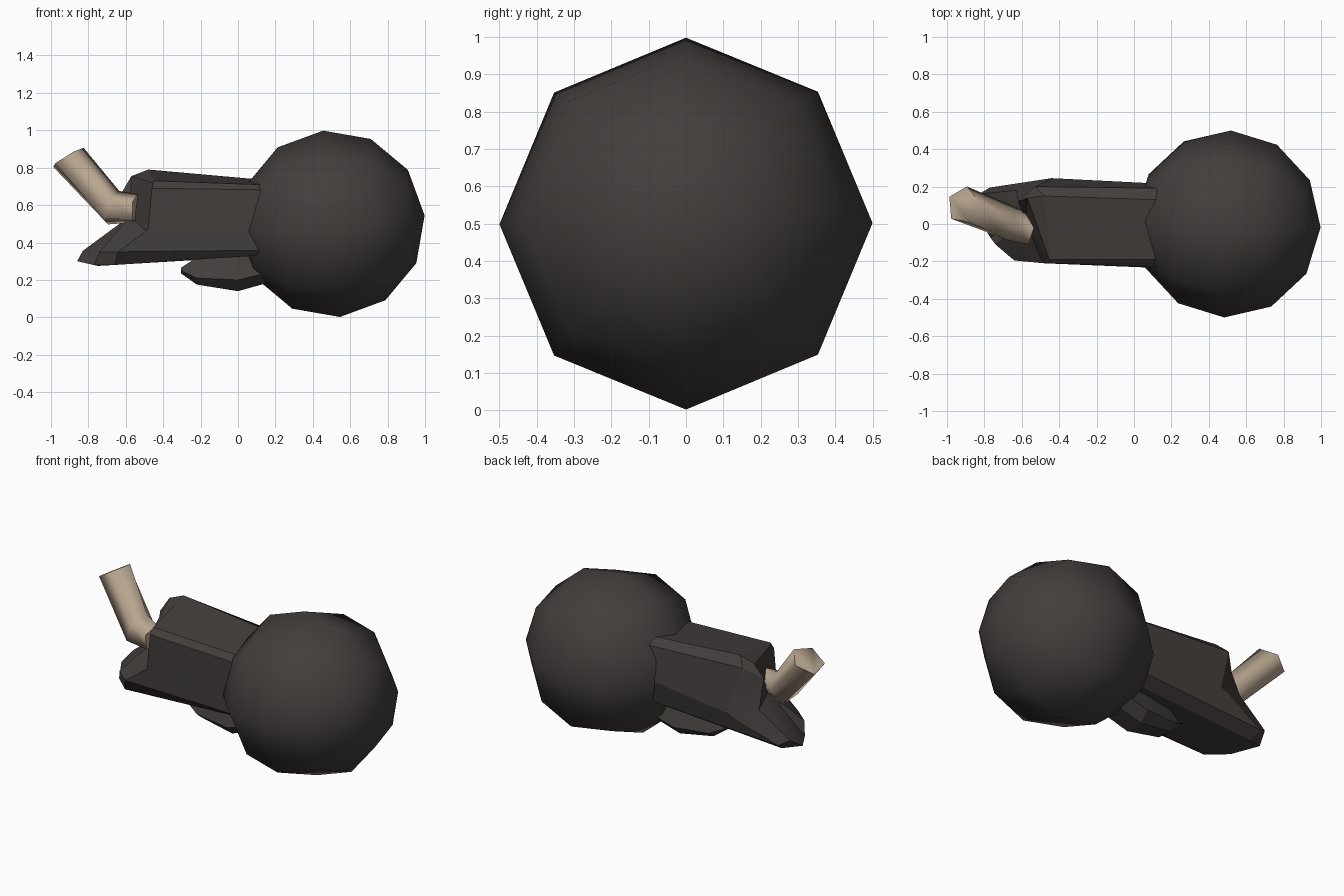
import bpy, bmesh, math
from mathutils import Vector, Matrix

if "Cube" in bpy.data.objects:
    bpy.data.objects.remove(bpy.data.objects["Cube"])


def material(name, rgb):
    m = bpy.data.materials.new(name)
    m.diffuse_color = (*rgb, 1)
    m.use_nodes = True
    m.node_tree.nodes["Principled BSDF"].inputs["Base Color"].default_value = m.diffuse_color
    return m


DARK = material("charcoal", (0.055, 0.048, 0.045))
TAN = material("tan", (0.48, 0.375, 0.275))


def finish(name, bm, mat, angle):
    bmesh.ops.recalc_face_normals(bm, faces=bm.faces)
    me = bpy.data.meshes.new(name)
    bm.to_mesh(me)
    bm.free()
    ob = bpy.data.objects.new(name, me)
    bpy.context.collection.objects.link(ob)
    me.materials.append(mat)
    bpy.ops.object.select_all(action='DESELECT')
    ob.select_set(True)
    bpy.context.view_layer.objects.active = ob
    bpy.ops.object.shade_smooth_by_angle(angle=math.radians(angle))
    return ob


def loft(name, rings, mat, angle, hub=None):
    """Skin matching rings; close the last with a flat cap or a fan to hub."""
    bm = bmesh.new()
    vs = [[bm.verts.new(p) for p in r] for r in rings]
    n = len(vs[0])
    for a, b in zip(vs, vs[1:]):
        for i in range(n):
            j = (i + 1) % n
            bm.faces.new((a[i], a[j], b[j], b[i]))
    bm.faces.new(vs[0][::-1])
    if hub:
        h = bm.verts.new(hub)
        for i in range(n):
            bm.faces.new((vs[-1][i], vs[-1][(i + 1) % n], h))
    else:
        bm.faces.new(vs[-1])
    return finish(name, bm, mat, angle)


# Ball: eight segments about a slightly tilted long axis
bm = bmesh.new()
bmesh.ops.create_uvsphere(bm, u_segments=8, v_segments=6, radius=0.5)
axis = Vector((0.5, -0.018, 0.045)).normalized()
side = Vector((0, 1, 0)) - axis * axis.y
side.normalize()
up = axis.cross(side)
rot = Matrix((side, up, axis)).transposed().to_4x4()
bmesh.ops.transform(bm, matrix=Matrix.Translation((0.5, 0, 0.5)) @ rot, verts=bm.verts)
finish("ball", bm, DARK, 60)

# Arm: bevelled box with a notched open end and a longer lower lip
root = [(0.25, y, z) for y, z in (
    (0.125, 0.725), (-0.19, 0.705), (-0.235, 0.68), (-0.24, 0.52), (-0.24, 0.36),
    (-0.19, 0.34), (0.13, 0.335), (0.205, 0.38), (0.21, 0.52), (0.19, 0.70))]
shoulder = [(-0.48, 0.15, 0.79), (-0.45, -0.19, 0.73), (-0.46, -0.21, 0.69),
            (-0.48, -0.21, 0.47), (-0.64, -0.195, 0.35), (-0.66, -0.17, 0.28),
            (-0.75, 0.13, 0.275), (-0.77, 0.195, 0.32), (-0.44, 0.245, 0.46),
            (-0.53, 0.20, 0.74)]
lip = [(-0.57, 0.14, 0.755), (-0.46, -0.17, 0.72), (-0.47, -0.185, 0.67),
       (-0.50, -0.18, 0.47), (-0.74, -0.11, 0.35), (-0.77, -0.07, 0.28),
       (-0.86, 0.08, 0.30), (-0.83, 0.16, 0.355), (-0.63, 0.18, 0.50),
       (-0.62, 0.12, 0.67)]
loft("arm", [root, shoulder, lip], DARK, 20, hub=(-0.58, 0.02, 0.54))


# Lower nub: tapered six-sided wedge under the arm
def hexagon(x, w, low, mid, high):
    return [(x, -w, mid), (x, -w * 0.5, low), (x, w * 0.5, low),
            (x, w, mid), (x, w * 0.6, high), (x, -w * 0.6, high)]


loft("lower_nub", [hexagon(0.25, 0.11, 0.21, 0.26, 0.36),
                   hexagon(0.0, 0.12, 0.14, 0.20, 0.36),
                   hexagon(-0.22, 0.09, 0.175, 0.21, 0.32),
                   hexagon(-0.305, 0.06, 0.235, 0.25, 0.265)], DARK, 20)


# Bent five-sided peg
def pentagon(centre, normal, r):
    n = Vector(normal).normalized()
    u = Vector((0, 1, 0)) - n * n.y
    u.normalize()
    v = n.cross(u)
    return [Vector(centre) + r * (math.cos(t) * u + math.sin(t) * v)
            for t in (math.tau * i / 5 - 0.15 for i in range(5))]


loft("peg", [pentagon((-0.545, -0.04, 0.58), (-1, 0.3, 0.05), 0.08),
             pentagon((-0.675, 0.0, 0.585), (-0.9, 0.3, 0.35), 0.1),
             pentagon((-0.912, 0.10, 0.855), (-0.52, 0.1, 0.85), 0.102)], TAN, 80)
